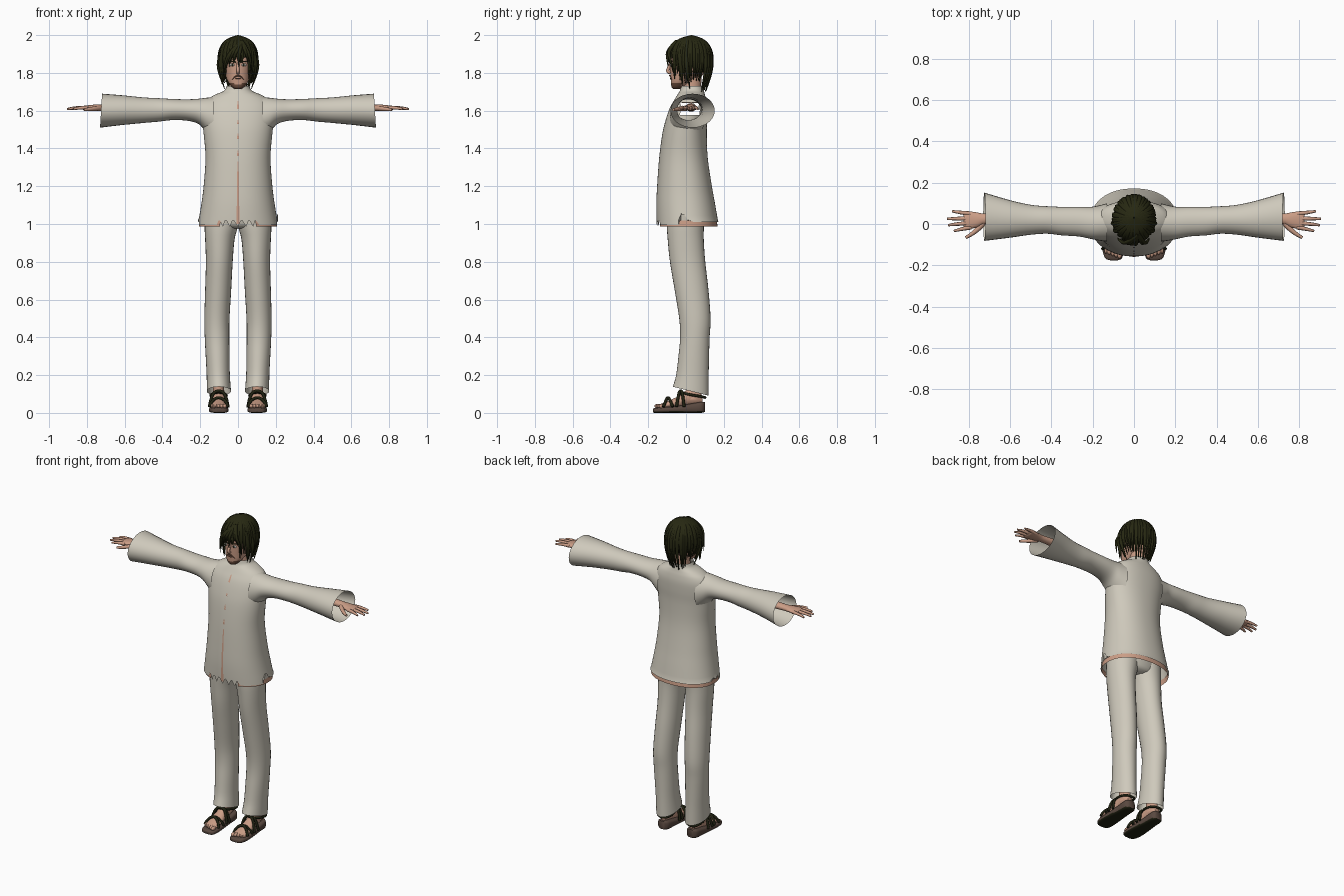
import bpy, bmesh, math, random
from mathutils import Matrix, Vector

random.seed(4)
old = bpy.data.objects.get("Cube")
if old:
    bpy.data.objects.remove(old, do_unlink=True)


def material(name, r, g, b):
    m = bpy.data.materials.new(name)
    m.diffuse_color = (r, g, b, 1)
    m.use_nodes = True
    node = next(n for n in m.node_tree.nodes if n.type == 'BSDF_PRINCIPLED')
    node.inputs["Base Color"].default_value = (r, g, b, 1)
    node.inputs["Roughness"].default_value = 0.9
    return m


CLOTH = material("cream cloth", .62, .585, .50)
SKIN = material("skin", .60, .34, .24)
HAIR = material("dark olive hair", .02, .021, .006)
SOLE = material("brown sole", .10, .065, .05)
STRAP = material("black strap", .015, .016, .006)
BEARD = material("stubble brown", .16, .08, .05)
WHITE = material("eye white", .75, .72, .68)


def link(name, data, mats, mirror):
    ob = bpy.data.objects.new(name, data)
    bpy.context.collection.objects.link(ob)
    for m in mats:
        data.materials.append(m)
    if mirror:
        ob.modifiers.new("mirror", 'MIRROR').use_mirror_merge = False
    return ob


def finish(name, bm, mats, mirror=False, rule=None):
    """Turn a bmesh into a smooth object, colouring faces by a rule."""
    bmesh.ops.recalc_face_normals(bm, faces=bm.faces)
    if rule:
        for f in bm.faces:
            f.material_index = rule(f.calc_center_median(), f.normal)
    me = bpy.data.meshes.new(name)
    bm.to_mesh(me)
    bm.free()
    me.shade_smooth()
    me.set_sharp_from_angle(angle=math.radians(50))
    return link(name, me, mats, mirror)


def spline(rows, steps):
    """Smoothly interpolated rows (Catmull-Rom)."""
    out = []
    for i in range(len(rows) - 1):
        quad = [rows[min(max(i + k, 0), len(rows) - 1)] for k in (-1, 0, 1, 2)]
        for s in range(steps):
            t = s / steps
            out.append([.5 * (2*b + (c - a)*t + (2*a - 5*b + 4*c - d)*t*t + (3*b - a - 3*c + d)*t**3)
                        for a, b, c, d in zip(*quad)])
    return out + [list(rows[-1])]


def loft(rows, axis='z', n=28, power=2.0, caps=False, steps=4):
    """Rings given as (position, low a, high a, low b, high b) along an axis."""
    bm = bmesh.new()
    rings = []
    for p, a0, a1, b0, b1 in spline(rows, steps):
        ring = []
        for i in range(n):
            t = math.tau * i / n
            c, s = math.cos(t), math.sin(t)
            a = (a0 + a1)/2 + (a1 - a0)/2 * math.copysign(abs(c)**(2/power), c)
            b = (b0 + b1)/2 + (b1 - b0)/2 * math.copysign(abs(s)**(2/power), s)
            ring.append(bm.verts.new({'x': (p, a, b), 'y': (a, p, b), 'z': (a, b, p)}[axis]))
        rings.append(ring)
    for r, q in zip(rings, rings[1:]):
        for i in range(n):
            bm.faces.new((r[i], r[(i+1) % n], q[(i+1) % n], q[i]))
    if caps:
        bm.faces.new(rings[0])
        bm.faces.new(rings[-1])
    return bm, rings


def cords(name, paths, depth, mat, mirror=False, tip=.3):
    """Tapered round strands through control points, in one curve object."""
    cu = bpy.data.curves.new(name, 'CURVE')
    cu.dimensions = '3D'
    cu.bevel_depth, cu.bevel_resolution, cu.use_fill_caps = depth, 2, True
    for pts in paths:
        sp = cu.splines.new('NURBS')
        sp.points.add(len(pts) - 1)
        for i, (pt, co) in enumerate(zip(sp.points, pts)):
            pt.co = (*co, 1)
            pt.radius = 1 + (tip - 1) * (i / (len(pts) - 1))**2
        sp.use_endpoint_u, sp.order_u, sp.resolution_u = True, min(3, len(pts)), 5
    return link(name, cu, [mat], mirror)


def blobs(name, items, mat, mirror=False):
    """Small ellipsoids given as (location, radii)."""
    bm = bmesh.new()
    for loc, size in items:
        bmesh.ops.create_uvsphere(bm, u_segments=14, v_segments=8, radius=1,
                                  matrix=Matrix.Translation(loc) @ Matrix.Diagonal((*size, 1)))
    return finish(name, bm, [mat], mirror)


# Jacket: open tunic with ragged hem and armholes
half = [(1.0, .212, -.155, .172), (1.1, .195, -.157, .155), (1.2, .182, -.153, .137),
        (1.35, .172, -.142, .115), (1.48, .182, -.125, .11), (1.56, .19, -.105, .113),
        (1.62, .185, -.083, .113), (1.66, .16, -.06, .107), (1.685, .12, -.045, .1),
        (1.705, .075, -.033, .095), (1.73, .06, -.028, .09)]
tunic = [(z, -x, x, f, b) for z, x, f, b in half]
bm, rings = loft(tunic, n=72, power=2.2)
for i, v in enumerate(rings[0]):
    if v.co.y < -.08 and abs(v.co.x) < .11:
        v.co.z += .035 if i % 2 else -.015
    elif abs(v.co.y) < .03:
        v.co.z += random.uniform(.01, .06)
    else:
        v.co.z += .01 if v.co.y > 0 else -.005
hole = [f for f in bm.faces if abs(f.calc_center_median().x) > .12
        and abs(f.calc_center_median().z - 1.605) < .035 and abs(f.calc_center_median().y - .02) < .05]
bmesh.ops.delete(bm, geom=hole, context='FACES')
finish("jacket", bm, [CLOTH])

# Skin-coloured edge under the hem
bm, _ = loft([(.986, -.207, .207, -.15, .167), (1.02, -.204, .204, -.15, .163)], n=72, power=2.2, steps=1)
bmesh.ops.delete(bm, geom=[f for f in bm.faces if abs(f.calc_center_median().x) < .09
                           and f.calc_center_median().y < 0], context='FACES')
finish("hem_edge", bm, [SKIN])

# Front opening and gaps between the fastenings, following the chest
bm = bmesh.new()
profile = spline(tunic, 8)
for low, high, w in ((1.0, 1.33, .008), (1.36, 1.39, .006), (1.45, 1.48, .006),
                     (1.53, 1.55, .005), (1.61, 1.65, .006)):
    prev = None
    for k in range(9):
        z = low + (high - low) * k / 8
        row = min(profile, key=lambda r: abs(r[0] - z))
        nxt = min(profile, key=lambda r: abs(r[0] - z - .01))
        y = min(row[3], nxt[3]) - .003
        wk = w * (1 - .6 * k / 8)
        pair = [bm.verts.new((s * wk, y, z)) for s in (-1, 1)]
        if prev:
            bm.faces.new((prev[0], prev[1], pair[1], pair[0]))
        prev = pair
finish("front_opening", bm, [SKIN])

# Wide flared sleeves
bm, _ = loft([(.13, -.085, .1, 1.45, 1.672), (.17, -.08, .09, 1.49, 1.668), (.21, -.072, .083, 1.53, 1.663),
              (.27, -.06, .083, 1.547, 1.66), (.35, -.055, .083, 1.55, 1.662), (.42, -.047, .086, 1.542, 1.666),
              (.5, -.052, .093, 1.535, 1.67), (.6, -.066, .115, 1.525, 1.68),
              (.725, -.082, .152, 1.51, 1.69)], 'x')
for v in bm.verts:
    if v.co.x > .6:
        v.co.x -= (v.co.z - 1.6) * .06
finish("sleeves", bm, [CLOTH], True)

# Hands
bm, _ = loft([(.62, .0, .055, 1.595, 1.64), (.72, .0, .05, 1.598, 1.634), (.76, -.016, .056, 1.6, 1.632),
              (.81, -.026, .062, 1.602, 1.626), (.825, -.015, .05, 1.608, 1.62)], 'x', 16, caps=True)
finish("hands", bm, [SKIN], True)
cords("fingers", [[(.79, y, 1.615), (x - .04, y*.6 + t*.4, 1.618), (x, t, 1.608)] for y, x, t in
                  ((-.016, .872, -.034), (.005, .9, -.006), (.027, .905, .025), (.05, .88, .062))],
      .011, SKIN, True, .5)
cords("thumbs", [[(.73, .005, 1.613), (.765, -.04, 1.61), (.815, -.066, 1.605)]], .014, SKIN, True, .5)

# Trousers, with slanted leg hems
bm, _ = loft([(.115, .037, .165, -.07, .12), (.2, .043, .166, -.052, .12), (.3, .045, .171, -.04, .122),
              (.4, .046, .176, -.031, .125), (.5, .045, .178, -.036, .13), (.65, .036, .174, -.06, .119),
              (.8, .028, .17, -.085, .102), (.92, .018, .174, -.097, .094), (1.0, -.002, .177, -.102, .095),
              (1.1, -.005, .17, -.1, .095)])
for v in bm.verts:
    if v.co.z < .2:
        v.co.z -= (v.co.y - .025) * .25 * (.2 - v.co.z) / .085
finish("trouser_legs", bm, [CLOTH], True)
bm, _ = loft([(.975, -.06, .06, -.06, .06), (1.0, -.15, .15, -.095, .09), (1.1, -.17, .17, -.1, .1),
              (1.2, -.16, .16, -.1, .09)], caps=True)
finish("trouser_seat", bm, [CLOTH])

# Feet, toes and ankles
bm, _ = loft([(-.14, .063, .14, .022, .045), (-.08, .06, .145, .025, .07), (-.03, .068, .138, .03, .095),
              (.02, .07, .135, .04, .135), (.06, .074, .132, .045, .125), (.087, .088, .118, .05, .09)],
             'y', 18, caps=True)
finish("feet", bm, [SKIN], True)
bm, _ = loft([(.07, .07, .135, -.01, .08), (.13, .073, .132, .0, .077), (.25, .07, .135, -.01, .085)], n=16)
finish("ankles", bm, [SKIN], True)
blobs("toes", [((.07 + .0165*i, -.148 + .006*i, .036), (.011 - .0008*i, .02, .012)) for i in range(5)], SKIN, True)

# Wedge sandals with dark undersides and woven straps
bm, _ = loft([(-.176, .08, .115, .004, .02), (-.165, .058, .14, 0, .026), (-.12, .05, .153, 0, .03),
              (-.05, .055, .15, 0, .036), (.02, .06, .144, 0, .048), (.08, .064, .14, 0, .058),
              (.1, .08, .122, .005, .057)], 'y', 24, 3.5, True)
finish("sandal_soles", bm, [SOLE, STRAP], True, lambda c, n: int(n.z < -.5))
arches = [[(.052, a, .03), (.062, (3*a + b)/4, top), (.103, (a + b)/2, top + .022), (.14, (a + 3*b)/4, top),
           (.152, b, .032)] for a, b, top in ((-.12, -.07, .064), (-.07, -.12, .064), (-.04, -.01, .1),
                                             (-.01, -.05, .1))]
cords("sandal_straps", arches, .008, STRAP, True, 1)
cords("heel_straps", [[(.103, -.03, .11), (.06, .0, .1), (.062, .09, .085), (.103, .105, .08),
                       (.144, .09, .085), (.146, .0, .1), (.103, -.03, .11)]], .007, STRAP, True, 1)

# Neck, and head with a short beard on the chin
bm, _ = loft([(1.64, -.05, .05, -.02, .085), (1.72, -.045, .045, -.015, .08), (1.8, -.045, .045, -.01, .085)], n=20)
finish("neck", bm, [SKIN])
bm, _ = loft([(1.715, -.018, .018, -.068, -.03), (1.727, -.034, .034, -.077, -.008), (1.755, -.054, .054, -.08, .03),
              (1.79, -.066, .066, -.083, .09), (1.84, -.074, .074, -.085, .12), (1.89, -.077, .077, -.083, .128),
              (1.94, -.065, .065, -.055, .115), (1.97, -.03, .03, -.01, .07)], n=32, power=2.2, caps=True)
finish("head", bm, [SKIN, BEARD], rule=lambda c, n: int(c.z < 1.738 + abs(c.x)*.25 and c.y < -.025))

# Face details
cords("nose", [[(0, -.08, 1.85), (0, -.092, 1.825), (0, -.1, 1.806), (0, -.084, 1.8)]], .009, SKIN, tip=1)
blobs("eyes", [((.031, -.08, 1.842), (.014, .005, .007))], WHITE, True)
blobs("irises", [((.03, -.0835, 1.842), (.006, .003, .007))], STRAP, True)
cords("eyebrows", [[(.012, -.087, 1.856), (.032, -.083, 1.864), (.052, -.071, 1.858)]], .004, HAIR, True)
cords("moustache", [[(0, -.086, 1.786), (.018, -.083, 1.782), (.03, -.076, 1.765)]], .004, BEARD, True)
blobs("mouth", [((0, -.081, 1.771), (.018, .004, .003))], BEARD)
blobs("ears", [((.076, .03, 1.835), (.01, .02, .03))], SKIN, True)

# Hair: cap with the face left open
bm = bmesh.new()
bmesh.ops.create_uvsphere(bm, u_segments=36, v_segments=20, radius=1,
                          matrix=Matrix.Translation((0, .03, 1.883)) @ Matrix.Diagonal((.1, .112, .106, 1)))
bmesh.ops.delete(bm, geom=[f for f in bm.faces if f.calc_center_median().y < -.02
                           and f.calc_center_median().z < 1.91], context='FACES')
finish("hair_cap", bm, [HAIR])

# Hair: locks falling from the crown all round
locks = []
for k in range(52):
    a = math.tau * k / 52 + random.uniform(-.05, .05)
    turn = abs(math.remainder(a, math.tau))
    tip = 1.865 if turn < .6 else 1.78 if turn < 1.1 else 1.76 if turn < 2.2 else 1.715
    tip += random.uniform(-.02, .02)
    path = [Vector((0, .03, 1.985))]
    for polar in (.5, 1.0, 1.5):
        path.append(Vector((.1*math.sin(a)*math.sin(polar), .026 - .112*math.cos(a)*math.sin(polar),
                            1.88 + .108*math.cos(polar))))
    for share, spread in ((.5, 1), (1, .96 if turn < 1.2 else .72)):
        z = path[3].z + (tip - path[3].z) * share
        path.append(Vector((.1*math.sin(a)*spread, .026 - .112*math.cos(a)*spread, z)))
    locks.append(path)
cords("hair_locks", locks, .015, HAIR, tip=.12)

# Hair: fringe strands across the brow and long strands beside the cheeks
cords("fringe", [[(.02, -.05, 1.965), (x*.6 + .008, -.1, 1.92), (x, -.1 + abs(x)*.3, (z + 1.92)/2), (x*1.05, -.096 + abs(x)*.4, z)]
                 for x, z in ((-.075, 1.77), (-.062, 1.8), (-.045, 1.83), (-.022, 1.85), (.004, 1.825),
                              (.05, 1.85), (.07, 1.8))], .011, HAIR, tip=.1)
cords("cheek_strands", [[(.07, -.03, 1.93), (.095, -.035, 1.87), (.088, -.02, 1.79), (.078, -.02, 1.73)],
                        [(.07, .0, 1.93), (.105, .0, 1.87), (.098, .01, 1.79), (.07, .02, 1.715)]],
      .014, HAIR, True, .1)
